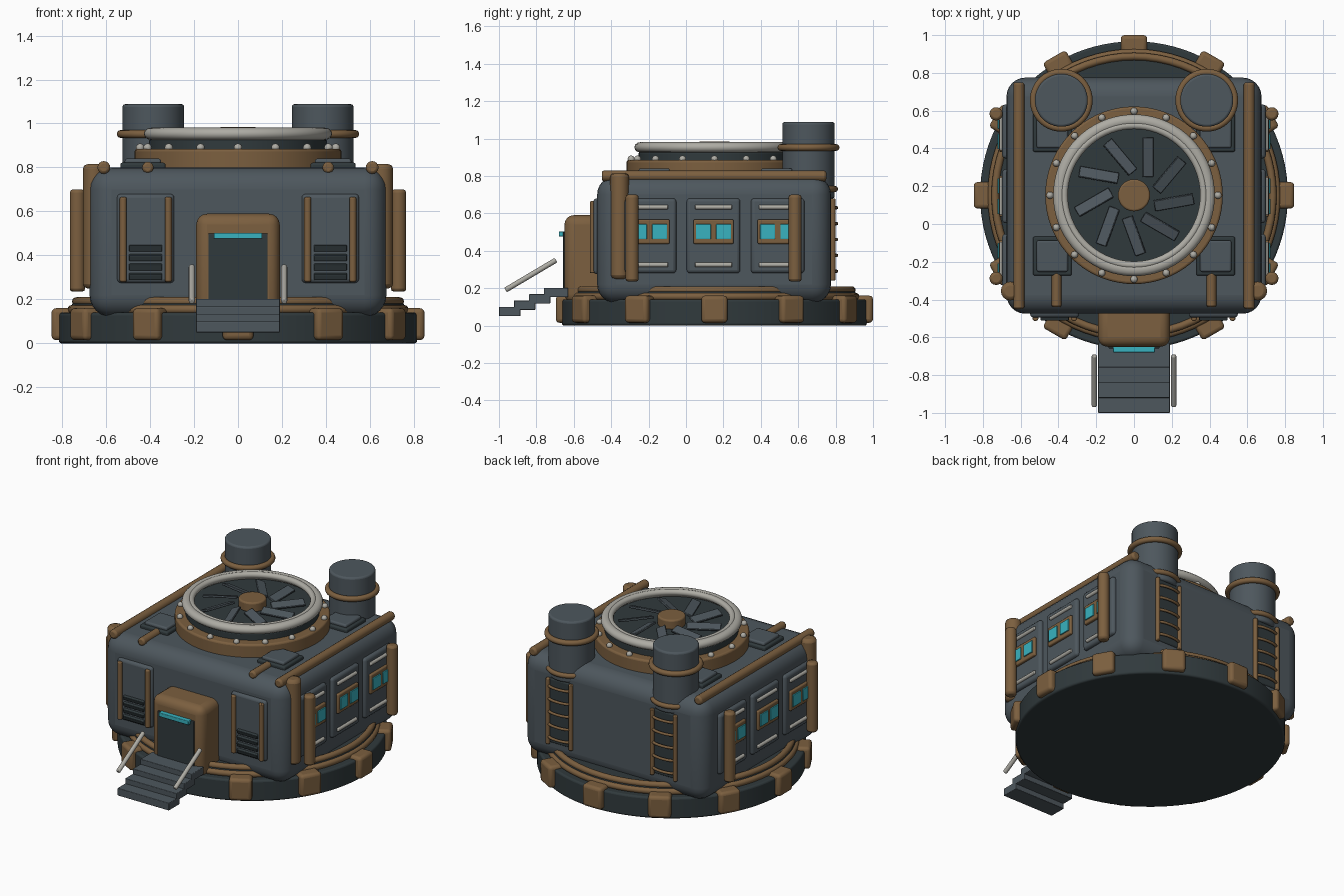
import bpy, math
from mathutils import Vector, Matrix

if "Cube" in bpy.data.objects:
    bpy.data.objects.remove(bpy.data.objects["Cube"])

CY = 0.152  # centre of the round base and fan


def mat(name, r, g, b):
    m = bpy.data.materials.new(name)
    m.diffuse_color = (r, g, b, 1)
    m.use_nodes = True
    m.node_tree.nodes["Principled BSDF"].inputs["Base Color"].default_value = m.diffuse_color
    return m


STEEL = mat("steel", 0.075, 0.095, 0.11)
DARK = mat("dark_steel", 0.03, 0.042, 0.046)
BRONZE = mat("bronze", 0.2, 0.115, 0.05)
LIGHT = mat("light_metal", 0.42, 0.41, 0.37)
GLOW = mat("glow", 0.04, 0.45, 0.53)


def finish(name, m, bevel=0, seg=3):
    o = bpy.context.object
    o.name = name
    bpy.ops.object.transform_apply(location=False, rotation=False, scale=True)
    o.data.materials.append(m)
    if bevel:
        b = o.modifiers.new("bevel", 'BEVEL')
        b.width, b.segments, b.limit_method = bevel, seg, 'ANGLE'
    bpy.ops.object.shade_smooth_by_angle(angle=math.radians(35))
    return o


def box(name, x, y, z, m, bevel=0, rot=(0, 0, 0), seg=3):
    """Box from (min, max) ranges, rotated about its own centre."""
    c = [(a + b) / 2 for a, b in (x, y, z)]
    bpy.ops.mesh.primitive_cube_add(size=1, location=c, rotation=rot)
    bpy.context.object.scale = [b - a for a, b in (x, y, z)]
    return finish(name, m, bevel, seg)


def disc(name, x, y, r, z0, z1, m, bevel=0, n=64):
    bpy.ops.mesh.primitive_cylinder_add(vertices=n, radius=r, depth=z1 - z0, location=(x, y, (z0 + z1) / 2))
    return finish(name, m, bevel)


def ring(name, x, y, z, R, r, m, squash=1):
    bpy.ops.mesh.primitive_torus_add(major_radius=R, minor_radius=r, major_segments=72,
                                     minor_segments=12, location=(x, y, z))
    bpy.context.object.scale.z = squash
    return finish(name, m)


def rod(name, a, b, r, m):
    """Round bar with softened ends between two points."""
    a, b = Vector(a), Vector(b)
    d = b - a
    bpy.ops.mesh.primitive_cylinder_add(vertices=16, radius=r, depth=d.length, location=(a + b) / 2,
                                        rotation=d.to_track_quat('Z', 'Y').to_euler())
    return finish(name, m, r * 0.4, 2)


def ball(name, p, r, m):
    bpy.ops.mesh.primitive_uv_sphere_add(segments=12, ring_count=8, radius=r, location=p)
    return finish(name, m)


# Round base with stepped top and bronze trim
disc("base_plate", 0, CY, 0.815, 0, 0.14, DARK, 0.012, 96)
disc("base_step", 0, CY, 0.755, 0.13, 0.185, DARK, 0.01, 96)
ring("base_trim_upper", 0, CY, 0.19, 0.735, 0.02, BRONZE)
ring("base_trim_lower", 0, CY, 0.155, 0.755, 0.02, BRONZE)
for i in range(12):
    a = i * math.pi / 6
    x, y = 0.8 * math.sin(a), CY + 0.8 * math.cos(a)
    box("base_clamp", (x - 0.07, x + 0.07), (y - 0.048, y + 0.048), (0.015, 0.16), BRONZE, 0.02, (0, 0, -a))

# Main body
box("body", (-0.675, 0.675), (-0.475, 0.775), (0.12, 0.8), STEEL, 0.1, seg=6)

# Roof fan
disc("fan_housing", 0, CY, 0.47, 0.78, 0.885, BRONZE, 0.012, 72)
disc("fan_collar", 0, CY, 0.405, 0.88, 0.925, DARK, 0.005, 72)
ring("fan_rim", 0, CY, 0.953, 0.395, 0.033, LIGHT, 0.85)
ring("fan_rim_inner", 0, CY, 0.962, 0.37, 0.02, LIGHT)
disc("fan_hub", 0, CY, 0.085, 0.92, 0.985, BRONZE, 0.01, 32)
for i in range(16):
    a = i * math.pi / 8
    ball("housing_rivet", (0.445 * math.cos(a), CY + 0.445 * math.sin(a), 0.89), 0.019, LIGHT)
for i in range(9):
    a = math.radians(70 + 40 * i)
    x, y = 0.215 * math.cos(a), CY + 0.215 * math.sin(a)
    box("fan_blade", (x - 0.105, x + 0.105), (y - 0.03, y + 0.03), (0.94, 0.954), STEEL, 0.003,
        (math.radians(20), 0, a + math.radians(20)), 1)

# Doorway
box("door_frame", (-0.19, 0.19), (-0.65, -0.42), (0.12, 0.59), BRONZE, 0.05, seg=4)
box("door", (-0.135, 0.135), (-0.658, -0.6), (0.17, 0.5), DARK, 0.004)
box("door_light", (-0.11, 0.11), (-0.68, -0.64), (0.476, 0.503), GLOW, 0.004)

# Stairs
for i in range(4):
    y, z = -1 + 0.08 * i, 0.1 + 0.034 * i
    box("stair_step", (-0.19, 0.19), (y, y + (0.115 if i < 3 else 0.13)), (z - 0.05, z), STEEL, 0.004)

for s in (-1, 1):
    def X(a, b):
        return tuple(sorted((s * a, s * b)))

    rod("handrail", (s * 0.21, -0.965, 0.19), (s * 0.21, -0.695, 0.35), 0.014, LIGHT)

    # Roof tubes and hatches
    rod("roof_tube", (s * 0.61, -0.45, 0.8), (s * 0.61, 0.75, 0.8), 0.029, BRONZE)
    rod("roof_stub", (s * 0.41, -0.44, 0.8), (s * 0.41, -0.26, 0.8), 0.026, BRONZE)
    for y in (-0.17, 0.485):
        box("hatch_base", X(0.33, 0.535), (y - 0.103, y + 0.103), (0.78, 0.822), DARK, 0.01)
        box("hatch_lid", X(0.35, 0.515), (y - 0.083, y + 0.083), (0.81, 0.84), STEEL, 0.01)

    # Chimneys
    disc("chimney", s * 0.385, 0.655, 0.14, 0.68, 1.088, STEEL, 0.012, 48)
    ring("chimney_band_upper", s * 0.385, 0.655, 0.952, 0.148, 0.018, BRONZE)
    ring("chimney_band_lower", s * 0.385, 0.655, 0.73, 0.142, 0.016, BRONZE)

    # Front vent panels
    box("front_panel", X(0.29, 0.55), (-0.495, -0.44), (0.275, 0.68), STEEL, 0.018)
    for x in (0.317, 0.522):
        rod("front_panel_rail", (s * x, -0.498, 0.28), (s * x, -0.498, 0.665), 0.016, BRONZE)
    for i in range(4):
        z = 0.305 + 0.043 * i
        box("front_vent_slat", X(0.345, 0.495), (-0.508, -0.48), (z - 0.014, z + 0.014), DARK, 0.004,
            (math.radians(20), 0, 0))

    # Back ladders under the chimneys
    box("back_panel", X(0.29, 0.48), (0.74, 0.782), (0.25, 0.68), DARK, 0.01)
    for x in (0.3, 0.47):
        rod("ladder_rail", (s * x, 0.785, 0.24), (s * x, 0.785, 0.68), 0.014, BRONZE)
    for i in range(5):
        z = 0.29 + 0.085 * i
        c = bpy.data.curves.new("ladder_rung", 'CURVE')
        c.dimensions, c.bevel_depth, c.bevel_resolution = '3D', 0.009, 2
        sp = c.splines.new('POLY')
        sp.points.add(8)
        for k, p in enumerate(sp.points):
            t = math.pi * k / 8
            p.co = (s * 0.385 - 0.085 * math.cos(t), 0.775 + 0.03 * math.sin(t), z, 1)
        c.materials.append(BRONZE)
        bpy.context.collection.objects.link(bpy.data.objects.new("ladder_rung", c))

    # Side columns
    rod("corner_column", (s * 0.655, -0.355, 0.25), (s * 0.655, -0.355, 0.815), 0.05, BRONZE)
    for y in (-0.288, 0.583):
        rod("side_column", (s * 0.73, y, 0.235), (s * 0.73, y, 0.7), 0.035, BRONZE)

    # Side window panels
    for y in (-0.195, 0.147, 0.49):
        box("side_panel", X(0.64, 0.698), (y - 0.143, y + 0.143), (0.28, 0.68), STEEL, 0.018)
        box("window_frame", X(0.68, 0.715), (y - 0.108, y + 0.108), (0.437, 0.567), BRONZE, 0.008)
        for d in (-0.054, 0.054):
            box("window_pane", X(0.7, 0.722), (y + d - 0.04, y + d + 0.04), (0.462, 0.542), GLOW, 0.003)
        for z in (0.325, 0.633):
            rod("panel_bar", (s * 0.7, y - 0.1, z), (s * 0.7, y + 0.1, z), 0.012, LIGHT)
